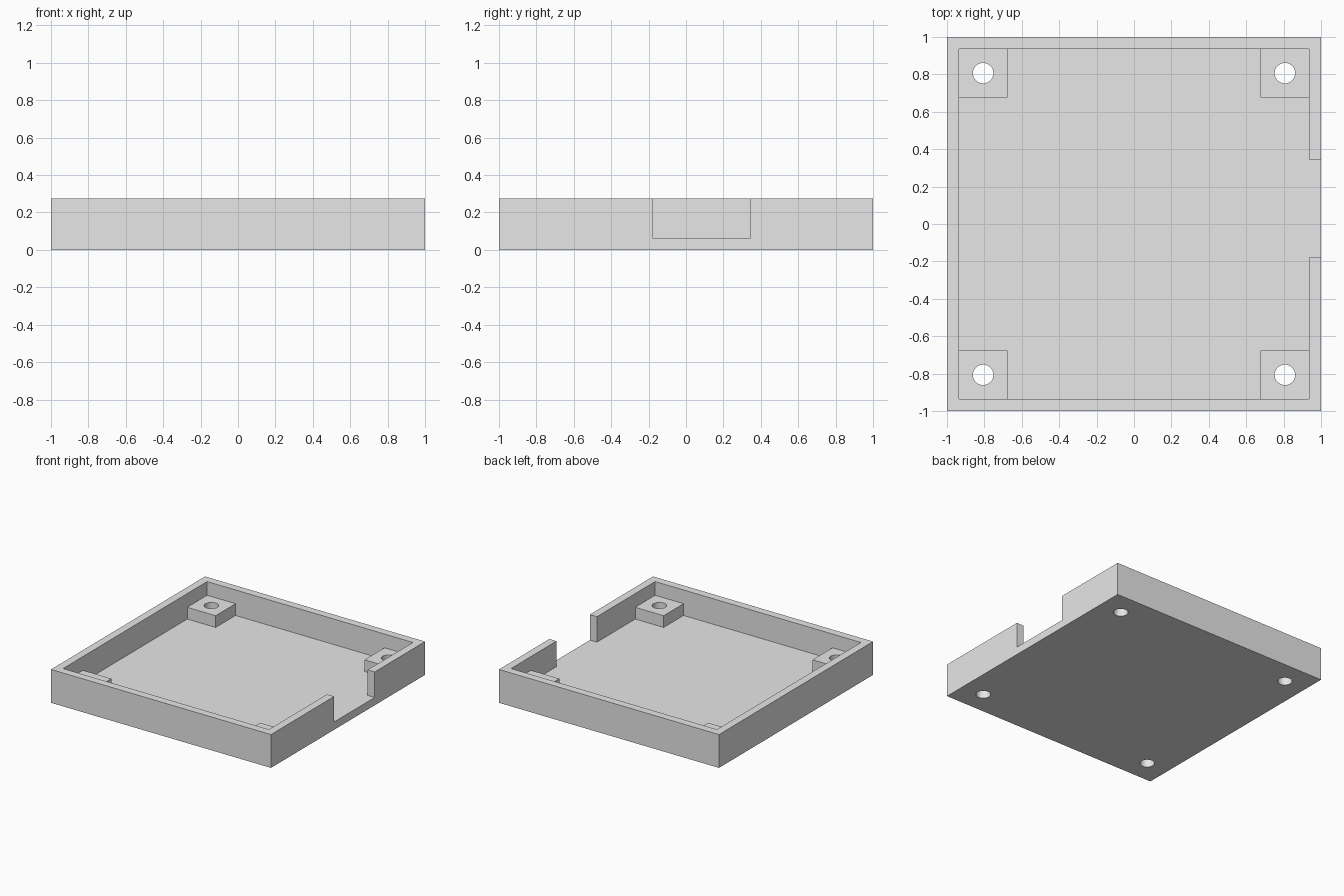
import bpy
import bmesh
import math

old = bpy.data.objects.get("Cube")
if old:
    bpy.data.objects.remove(old, do_unlink=True)

UNIT = 1 / 31            # the tray is 62 units wide
HEIGHT = 8.5 * UNIT
WALL = 2 * UNIT
FLOOR = 2 * UNIT
POST = 8 * UNIT
POST_TOP = FLOOR + 3 * UNIT
HOLE_RADIUS = 1.7 * UNIT
INNER = 1 - WALL
HOLE_POS = INNER - POST / 2
NOTCH_FRONT, NOTCH_BACK = -0.18, 0.346
OVERLAP = 0.02

grey = bpy.data.materials.new("plain grey")
grey.use_nodes = True
grey.diffuse_color = (0.8, 0.8, 0.8, 1)
for node in grey.node_tree.nodes:
    if node.type == 'BSDF_PRINCIPLED':
        node.inputs["Base Color"].default_value = (0.8, 0.8, 0.8, 1)


def prism(name, outline, bottom, top):
    """Extrude a flat outline straight up into a closed solid."""
    bm = bmesh.new()
    base = bm.faces.new([bm.verts.new((x, y, bottom)) for x, y in outline])
    extruded = bmesh.ops.extrude_face_region(bm, geom=[base], use_keep_orig=True)
    raised = [g for g in extruded["geom"] if isinstance(g, bmesh.types.BMVert)]
    bmesh.ops.translate(bm, verts=raised, vec=(0, 0, top - bottom))
    bmesh.ops.recalc_face_normals(bm, faces=bm.faces)
    mesh = bpy.data.meshes.new(name)
    bm.to_mesh(mesh)
    bm.free()
    mesh.materials.append(grey)
    obj = bpy.data.objects.new(name, mesh)
    bpy.context.collection.objects.link(obj)
    return obj


def rectangle(x0, y0, x1, y1):
    return [(x0, y0), (x1, y0), (x1, y1), (x0, y1)]


def circle(cx, cy, radius, sides=40):
    angles = [2 * math.pi * i / sides for i in range(sides)]
    return [(cx + radius * math.cos(a), cy + radius * math.sin(a)) for a in angles]


def combine(target, tool, operation):
    """Apply a boolean and discard the tool solid."""
    mod = target.modifiers.new(tool.name, 'BOOLEAN')
    mod.operation = operation
    mod.solver = 'EXACT'
    mod.object = tool
    bpy.context.view_layer.objects.active = target
    bpy.ops.object.modifier_apply(modifier=mod.name)
    bpy.data.objects.remove(tool, do_unlink=True)


# Outer block
tray = prism("tray", rectangle(-1, -1, 1, 1), 0, HEIGHT)

# Cavity with the side opening, both level with the floor
cavity = [(-INNER, -INNER), (INNER, -INNER),
          (INNER, NOTCH_FRONT), (1.1, NOTCH_FRONT),
          (1.1, NOTCH_BACK), (INNER, NOTCH_BACK),
          (INNER, INNER), (-INNER, INNER)]
combine(tray, prism("cavity_cutter", cavity, FLOOR, HEIGHT + 0.1), 'DIFFERENCE')

# Corner posts, each drilled right through the floor
corners = [(sx, sy) for sx in (-1, 1) for sy in (-1, 1)]
for sx, sy in corners:
    near, far = INNER - POST, INNER + OVERLAP
    xs = sorted((sx * near, sx * far))
    ys = sorted((sy * near, sy * far))
    post = prism("corner_post", rectangle(xs[0], ys[0], xs[1], ys[1]),
                 FLOOR - OVERLAP, POST_TOP)
    combine(tray, post, 'UNION')
for sx, sy in corners:
    drill = prism("hole_cutter", circle(sx * HOLE_POS, sy * HOLE_POS, HOLE_RADIUS),
                  -0.1, HEIGHT)
    combine(tray, drill, 'DIFFERENCE')

# Smooth hole walls, crisp edges elsewhere
bpy.ops.object.select_all(action='DESELECT')
tray.select_set(True)
bpy.context.view_layer.objects.active = tray
bpy.ops.object.shade_smooth_by_angle(angle=math.radians(30))
